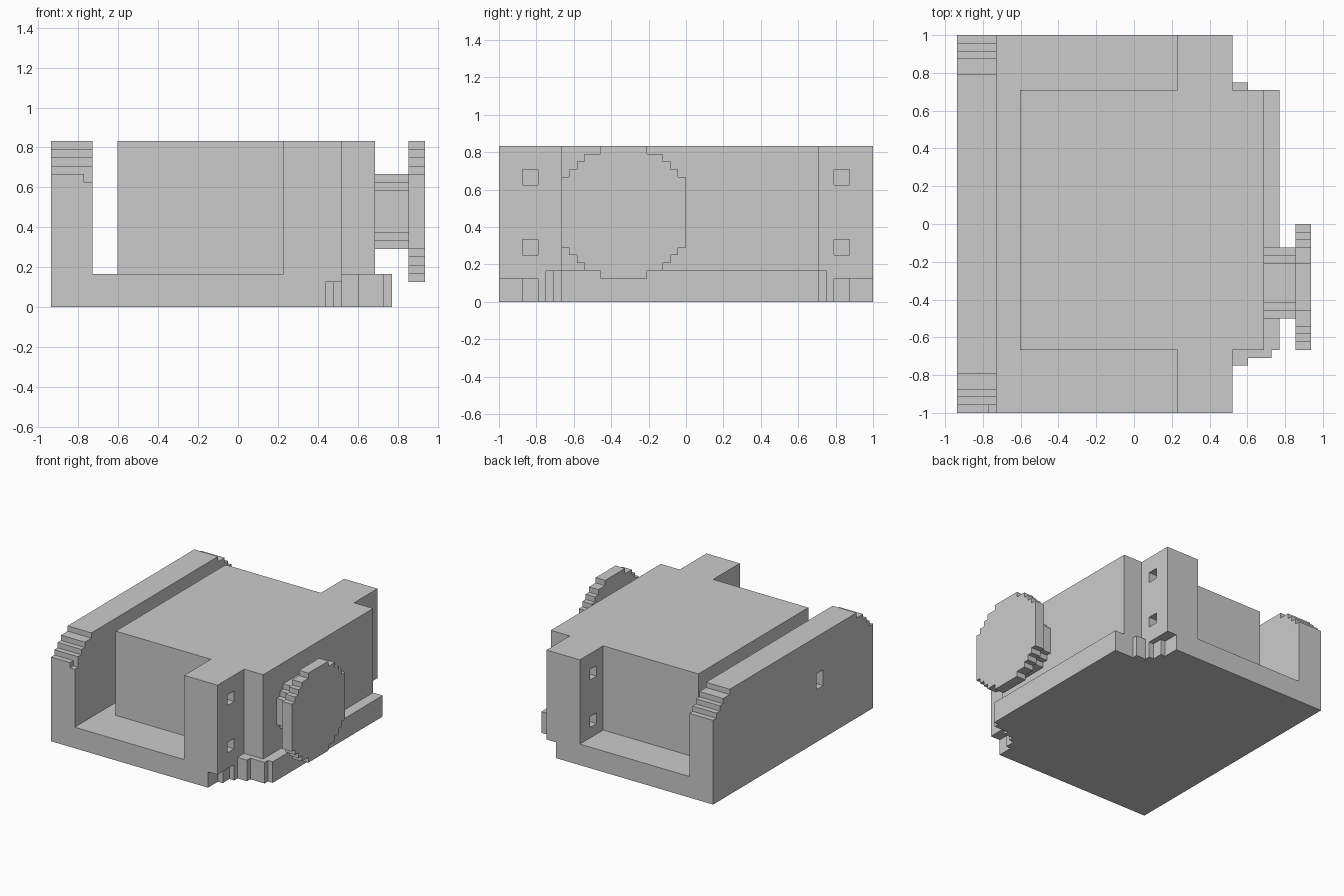
import bpy, bmesh

if "Cube" in bpy.data.objects:
    bpy.data.objects.remove(bpy.data.objects["Cube"])

U = 1 / 24          # the model sits on a grid of 1/24 unit
X0 = -22.5          # x grid is counted from the outer face of the wall


def prism(name, pts, axis, lo, hi):
    """Extrude a profile: (x, y) points along z, or (y, z) points along x."""
    bm = bmesh.new()

    def co(p, t):
        x, y, z = (p[0], p[1], t) if axis == 'z' else (t, p[0], p[1])
        return ((x + X0) * U, y * U, z * U)

    face = bm.faces.new([bm.verts.new(co(p, lo)) for p in pts])
    ext = bmesh.ops.extrude_face_region(bm, geom=[face])
    d = (hi - lo) * U
    vec = (0, 0, d) if axis == 'z' else (d, 0, 0)
    bmesh.ops.translate(bm, vec=vec, verts=[g for g in ext['geom'] if isinstance(g, bmesh.types.BMVert)])
    bmesh.ops.recalc_face_normals(bm, faces=bm.faces)
    me = bpy.data.meshes.new(name)
    bm.to_mesh(me)
    bm.free()
    ob = bpy.data.objects.new(name, me)
    bpy.context.collection.objects.link(ob)
    return ob


def box(name, x, y, z):
    pts = [(x[0], y[0]), (x[1], y[0]), (x[1], y[1]), (x[0], y[1])]
    return prism(name, pts, 'z', *z)


def cut(ob, cutter):
    mod = ob.modifiers.new("cut", 'BOOLEAN')
    mod.operation = 'DIFFERENCE'
    mod.solver = 'EXACT'
    mod.object = cutter
    cutter.hide_render = True
    bpy.context.view_layer.objects.active = ob
    bpy.ops.object.modifier_apply(modifier=mod.name)
    bpy.data.objects.remove(cutter)


def stepped_disc(name, cy, cz, steps, lo, hi):
    """Disc along x with a staircase outline; steps are (half width, half height)."""
    q = []
    for i, (w, h) in enumerate(steps):
        q.append((w, h))
        if i + 1 < len(steps):
            q.append((steps[i + 1][0], h))
    pts = q + [(-a, b) for a, b in q[::-1]] + [(-a, -b) for a, b in q] + [(a, -b) for a, b in q[::-1]]
    return prism(name, [(cy + a, cz + b) for a, b in pts], 'x', lo, hi)


# Base slab with the stepped front ledge
base = prism("base", [(0, -24), (35, -24), (35, -18), (37, -18), (37, -17), (40, -17), (40, -16),
                      (41, -16), (41, 17), (37, 17), (37, 18), (35, 18), (35, 24), (0, 24)], 'z', 0, 4)

# Notches under the two front corners
for s in (-1, 1):
    notch = [(33, 21), (34, 21), (34, 19), (36, 19), (36, 25), (33, 25)]
    cut(base, prism("notch_cutter", [(x, s * y) for x, y in notch], 'z', -1, 3))

# Rear wall with staircase-rounded top corners
half = [(24, 4), (24, 16), (23, 16), (23, 17), (22, 17), (22, 18), (21, 18), (21, 19), (19, 19), (19, 20)]
wall = prism("rear_wall", half + [(-y, z) for y, z in half[::-1]], 'x', 0, 5)
cut(wall, box("slot_cutter", (-1, 2), (-9, -7), (10, 13)))
cut(wall, box("chip_cutter", (4, 6), (-25, -23), (15, 17)))

# Main block
box("main_block", (8, 39), (-16, 17), (4, 20))

# Side posts, each with two square through holes
for side, ys in (("right", (-24, -16)), ("left", (17, 24))):
    post = box("post_" + side, (28, 35), ys, (4, 20))
    hy = (-21, -19) if side == "right" else (19, 21)
    for z in (6, 15):
        cut(post, box("hole_cutter", (27, 36), hy, (z, z + 2)))

# Hub and wheel
stepped_disc("hub", -7.5, 11.5, [(4.5, 2.5), (3.5, 3.5), (2.5, 4.5)], 39, 43)
stepped_disc("wheel", -8, 11.5, [(8, 4.5), (7, 5.5), (6, 6.5), (5, 7.5), (3, 8.5)], 43, 45)
